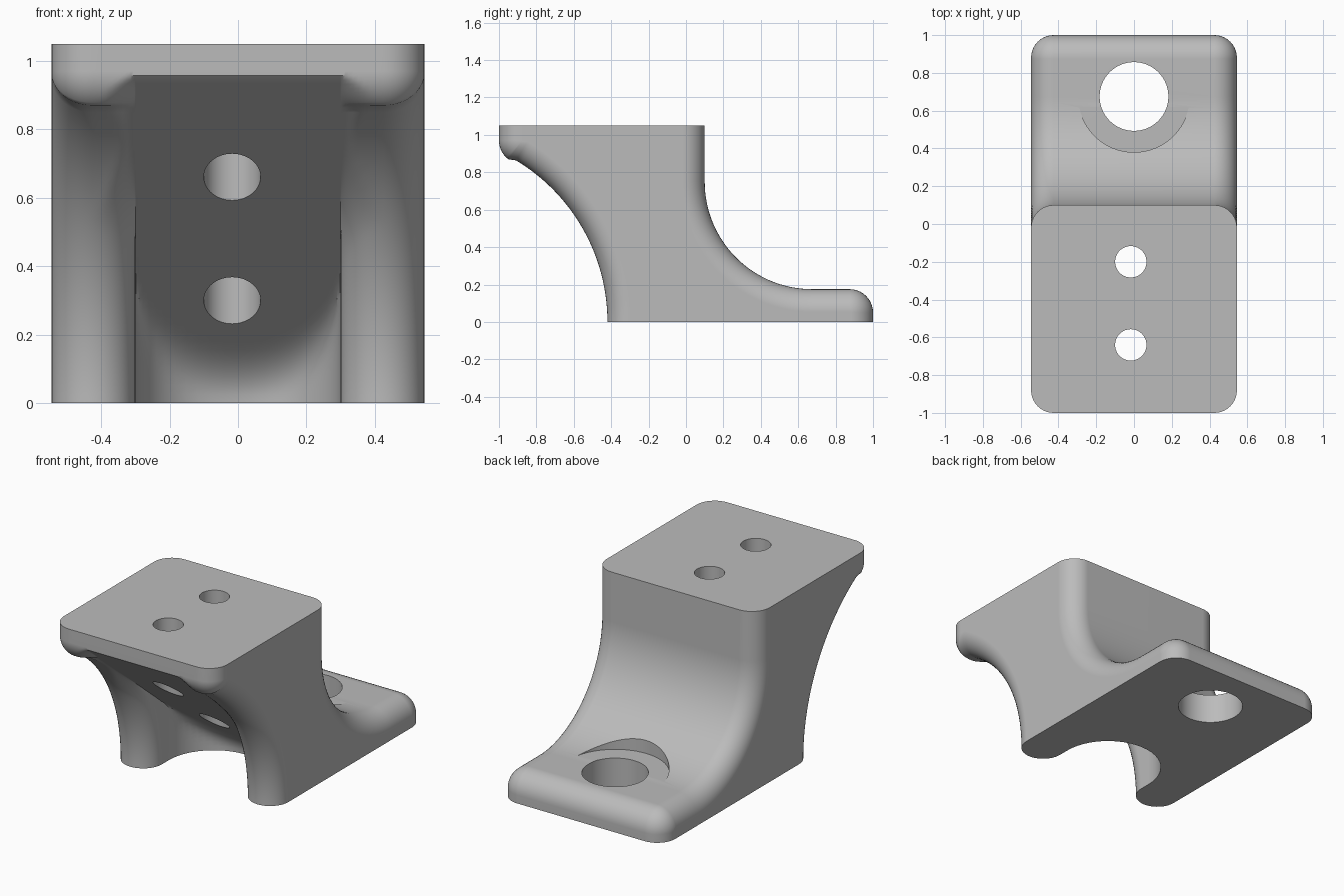
import bpy, bmesh
from math import sin, cos, pi, sqrt, hypot

cube = bpy.data.objects.get("Cube")
if cube:
    bpy.data.objects.remove(cube)

W, H, R = 0.545, 1.05, 0.12      # half width, height, edge rounding
NOTCH_R, NOTCH_Y = 0.30, -0.23   # rounded notch between the legs
Q = 10                           # segments per rounding


def arc(cy, cz, r, a0, a1, n):
    """Points (y, z, radial y, radial z) along an arc; angles in degrees."""
    angles = [(a0 + (a1 - a0) * i / n) * pi / 180 for i in range(n + 1)]
    return [(cy + r * cos(a), cz + r * sin(a), cos(a), sin(a)) for a in angles]


def drop(points, d=-1):
    """Flip the normals, for arcs whose centre lies inside the body."""
    return [(y, z, d * ny, d * nz) for y, z, ny, nz in points]


def edge_inset(x):
    """Depth of the quarter-round edge at a given x."""
    t = max(0.0, abs(x) - (W - R))
    return R - sqrt(max(0.0, R * R - t * t))


def smooth_min(a, b, k=0.1):
    h = max(k - abs(a - b), 0) / k
    return min(a, b) - h * h * k / 4


def plane_y(z):
    """Sloping underside of the channel."""
    return -0.2 - (z - 0.3) / 0.82


# Front profile, from the ground up: concave arc, rounded lip, top edge
front = arc(-1.427, 0, 1.007, 0, 59, 40)
front += drop(arc(-0.875, 0.97, 0.125, 239, 180, 10))[1:]
front.append((-1, H, 1, 0))
# Back profile, from the ground up: foot end, foot top, concave arc, wall
back = [(1, 0, -1, 0)] + drop(arc(0.875, 0.05, 0.125, 0, 90, 10))
back += arc(0.675, 0.75, 0.575, 270, 180, 30)
back.append((0.1, H, -1, 0))

# Half section across the front: (x, kind, depth) from the side to the middle
section = []
for i in range(Q + 1):
    x = W - R + R * sin(pi / 2 * (1 - i / Q))
    section.append((x, "edge", edge_inset(x)))
inner = W - R - NOTCH_R
for i in range(1, Q + 1):
    a = pi / 2 * i / Q
    section.append((W - R - inner * sin(a), "leg", inner * (1 - cos(a))))
for i in range(13):
    a = pi / 2 * i / 12
    section.append((NOTCH_R * cos(a), "notch", NOTCH_Y + NOTCH_R * sin(a)))


def front_point(p, s, side):
    y, z, ny, nz = p
    x, kind, d = s
    if kind == "edge":
        return (side * x, y + ny * d, z + nz * d)
    raw = d if kind == "notch" else y + d / max(ny, 0.4)
    return (side * x, max(y, smooth_min(raw, plane_y(z))), z)


def back_point(p, x):
    y, z, ny, nz = p
    d = edge_inset(x)
    return (x, y + ny * d, z + nz * d)


bm = bmesh.new()


def surface(rows):
    """Quad grid from rows of points."""
    grid = [[bm.verts.new(c) for c in row] for row in rows]
    for a, b in zip(grid, grid[1:]):
        for i in range(len(a) - 1):
            bm.faces.new((a[i], a[i + 1], b[i + 1], b[i]))
    return grid


back_half = [W - R + R * sin(pi / 2 * (1 - i / Q)) for i in range(Q + 1)]
back_x = [-x for x in back_half] + back_half[::-1]
f = surface([[front_point(p, s, -1) for s in section]
             + [front_point(p, s, 1) for s in section[-2::-1]] for p in front])
b = surface([[back_point(p, x) for x in back_x] for p in back])

# Flat bottom, top and two sides
for k in (0, -1):
    bm.faces.new(f[k] + b[k][::-1])
    bm.faces.new([r[k] for r in f] + [r[k] for r in b][::-1])
bmesh.ops.remove_doubles(bm, verts=bm.verts, dist=0.0004)
bmesh.ops.recalc_face_normals(bm, faces=bm.faces)
mesh = bpy.data.meshes.new("bracket_body")
bm.to_mesh(mesh)
bm.free()
body = bpy.data.objects.new("bracket_body", mesh)
bpy.context.collection.objects.link(body)

mat = bpy.data.materials.new("plain grey")
mat.use_nodes = True
grey = (0.5, 0.5, 0.5, 1)
mat.diffuse_color = grey
mat.node_tree.nodes["Principled BSDF"].inputs["Base Color"].default_value = grey
mesh.materials.append(mat)


def drill(name, x, y, r, z0, z1):
    """Cut a vertical round hole into the body."""
    bpy.ops.mesh.primitive_cylinder_add(vertices=64, radius=r, depth=z1 - z0,
                                        location=(x, y, (z0 + z1) / 2))
    cutter = bpy.context.object
    cutter.name = name
    cutter.hide_render = True
    cutter.data.materials.append(mat)
    mod = body.modifiers.new(name, "BOOLEAN")
    mod.operation, mod.solver, mod.object = "DIFFERENCE", "EXACT", cutter
    bpy.context.view_layer.objects.active = body
    bpy.ops.object.modifier_apply(modifier=name)
    bpy.data.objects.remove(cutter)


drill("foot_recess", 0, 0.675, 0.295, 0.178, 0.9)
drill("foot_hole", 0, 0.675, 0.182, -0.2, 0.6)
for hole_y in (-0.2, -0.64):
    drill("screw_hole", -0.017, hole_y, 0.083, 0.02, 1.3)

# Smooth shading with crisp rims
bpy.ops.object.select_all(action="DESELECT")
body.select_set(True)
bpy.context.view_layer.objects.active = body
bpy.ops.object.shade_smooth_by_angle(angle=0.6)
weighted = body.modifiers.new("even_shading", "WEIGHTED_NORMAL")
weighted.keep_sharp = True
